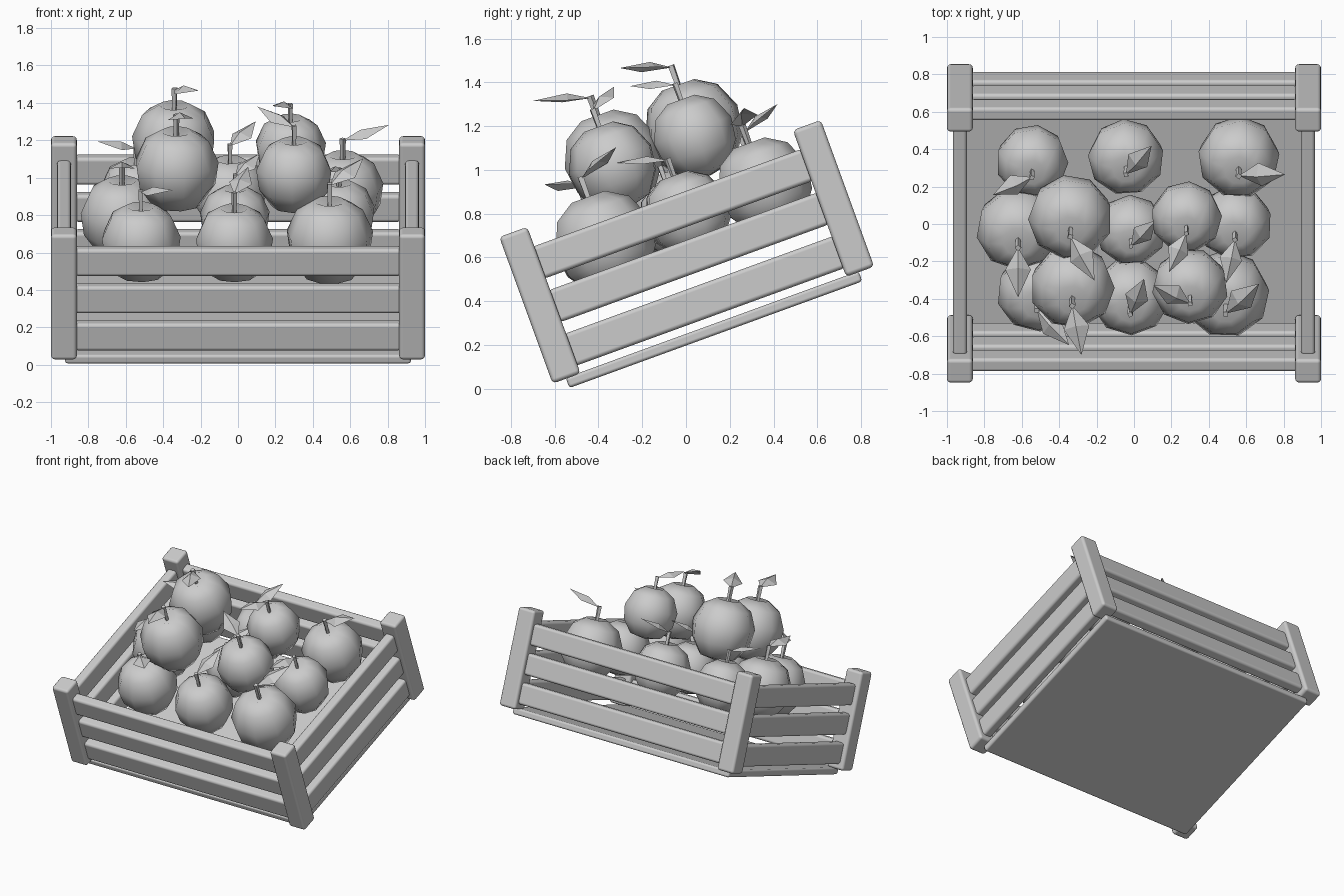
import bpy, bmesh, math
from mathutils import Matrix, Vector

cube = bpy.data.objects.get("Cube")
if cube:
    bpy.data.objects.remove(cube, do_unlink=True)

GREY = (0.6, 0.6, 0.6, 1)
grey = bpy.data.materials.new("plain_grey")
grey.use_nodes = True
grey.diffuse_color = GREY
grey.node_tree.nodes["Principled BSDF"].inputs["Base Color"].default_value = GREY

# The whole crate leans forward
TILT = Matrix.Rotation(math.radians(20), 4, 'X')


def add_object(name, bm, matrix, smooth=False):
    mesh = bpy.data.meshes.new(name)
    bmesh.ops.recalc_face_normals(bm, faces=bm.faces)
    bm.to_mesh(mesh)
    bm.free()
    mesh.materials.append(grey)
    for face in mesh.polygons:
        face.use_smooth = smooth
    obj = bpy.data.objects.new(name, mesh)
    bpy.context.collection.objects.link(obj)
    obj.matrix_world = matrix
    return obj


def board(name, xs, ys, zs, bevel=0.02):
    """Rounded board between the given limits, in crate space."""
    bm = bmesh.new()
    bmesh.ops.create_cube(bm, size=1)
    spans = (xs, ys, zs)
    bmesh.ops.scale(bm, vec=[b - a for a, b in spans], verts=bm.verts)
    centre = Vector([(a + b) / 2 for a, b in spans])
    obj = add_object(name, bm, TILT @ Matrix.Translation(centre), True)
    mod = obj.modifiers.new("rounded_edges", 'BEVEL')
    mod.width = bevel
    mod.segments = 3
    mod.harden_normals = True


# Crate: floor, corner posts and three slats on every side
FRONT, BACK = -0.497, 0.931
board("crate_floor", (-0.925, 0.925), (-0.5, 0.925), (0.185, 0.235), 0.015)
for side, s in (("left", 1), ("right", -1)):
    for end, y in (("front", FRONT), ("back", BACK)):
        board(f"{end}_{side}_post", sorted((s * 0.862, s)),
              (y - 0.068, y + 0.068), (0.23, 0.943))
for i in range(3):
    zs = (0.27 + i * 0.212, 0.425 + i * 0.212)
    for end, y in (("front", FRONT), ("back", BACK)):
        board(f"{end}_slat_{i + 1}", (-0.875, 0.875), (y - 0.038, y + 0.038), zs)
    for side, s in (("left", 1), ("right", -1)):
        board(f"{side}_slat_{i + 1}", sorted((s * 0.893, s * 0.968)),
              (FRONT + 0.055, BACK - 0.055), zs)

# Unit fruit profile: radius and height, from the top dimple to the base
PROFILE = [(0, 0.84), (0.36, 1.0), (0.78, 0.74), (1.02, 0.2),
           (0.94, -0.36), (0.6, -0.84), (0, -0.98)]


def fruit(name, matrix):
    bm = bmesh.new()
    verts = [bm.verts.new((r, 0, z)) for r, z in PROFILE]
    edges = [bm.edges.new(pair) for pair in zip(verts, verts[1:])]
    bmesh.ops.spin(bm, geom=verts + edges, cent=(0, 0, 0), axis=(0, 0, 1),
                   angle=math.tau, steps=9)
    bmesh.ops.remove_doubles(bm, verts=bm.verts, dist=0.001)
    add_object(name, bm, matrix, True)


def stem(name, matrix):
    bm = bmesh.new()
    bmesh.ops.create_cone(bm, cap_ends=True, segments=4, radius1=0.06,
                          radius2=0.08, depth=0.62,
                          matrix=Matrix.Translation((0, 0, 1.12)))
    add_object(name, bm, matrix)


def leaf(name, matrix):
    """Kite folded along its rib, rising from the stem."""
    bm = bmesh.new()
    base, left, tip, right, rib = [bm.verts.new(p) for p in (
        (0, 0, 0), (0.55, 0.31, -0.04), (1.22, 0, 0),
        (0.55, -0.31, -0.04), (0.5, 0, 0.12))]
    rim = [base, left, tip, right]
    for a, b in zip(rim, rim[1:] + rim[:1]):
        bm.faces.new((a, b, rib))
    pose = Matrix.Translation((0, 0, 1.38)) @ Matrix.Rotation(math.radians(-17), 4, 'Y')
    add_object(name, bm, matrix @ pose)


# Fruit: x, y, z, radius and leaf heading in degrees
FRUITS = [
    # bottom layer, back to front
    (-0.545, 0.34, 0.91, 0.19, 200), (-0.043, 0.36, 0.91, 0.2, 54),
    (0.56, 0.36, 0.92, 0.215, 8),
    (-0.62, -0.02, 0.78, 0.22, 270), (-0.016, -0.03, 0.77, 0.185, 52),
    (0.54, 0.01, 0.79, 0.195, 258),
    (-0.52, -0.36, 0.65, 0.21, 315), (-0.02, -0.385, 0.645, 0.205, 72),
    (0.49, -0.37, 0.66, 0.23, 48),
    # top layer
    (-0.34, 0.04, 1.18, 0.222, 300), (0.28, 0.04, 1.145, 0.187, 245),
    (-0.33, -0.33, 1.04, 0.222, 281), (0.3, -0.33, 1.01, 0.2, 147),
]
for n, (x, y, z, radius, heading) in enumerate(FRUITS, 1):
    matrix = (Matrix.Translation((x, y, z)) @ TILT
              @ Matrix.Rotation(math.radians(heading), 4, 'Z')
              @ Matrix.Scale(radius, 4))
    fruit(f"fruit_{n}", matrix)
    stem(f"stem_{n}", matrix)
    leaf(f"leaf_{n}", matrix)
